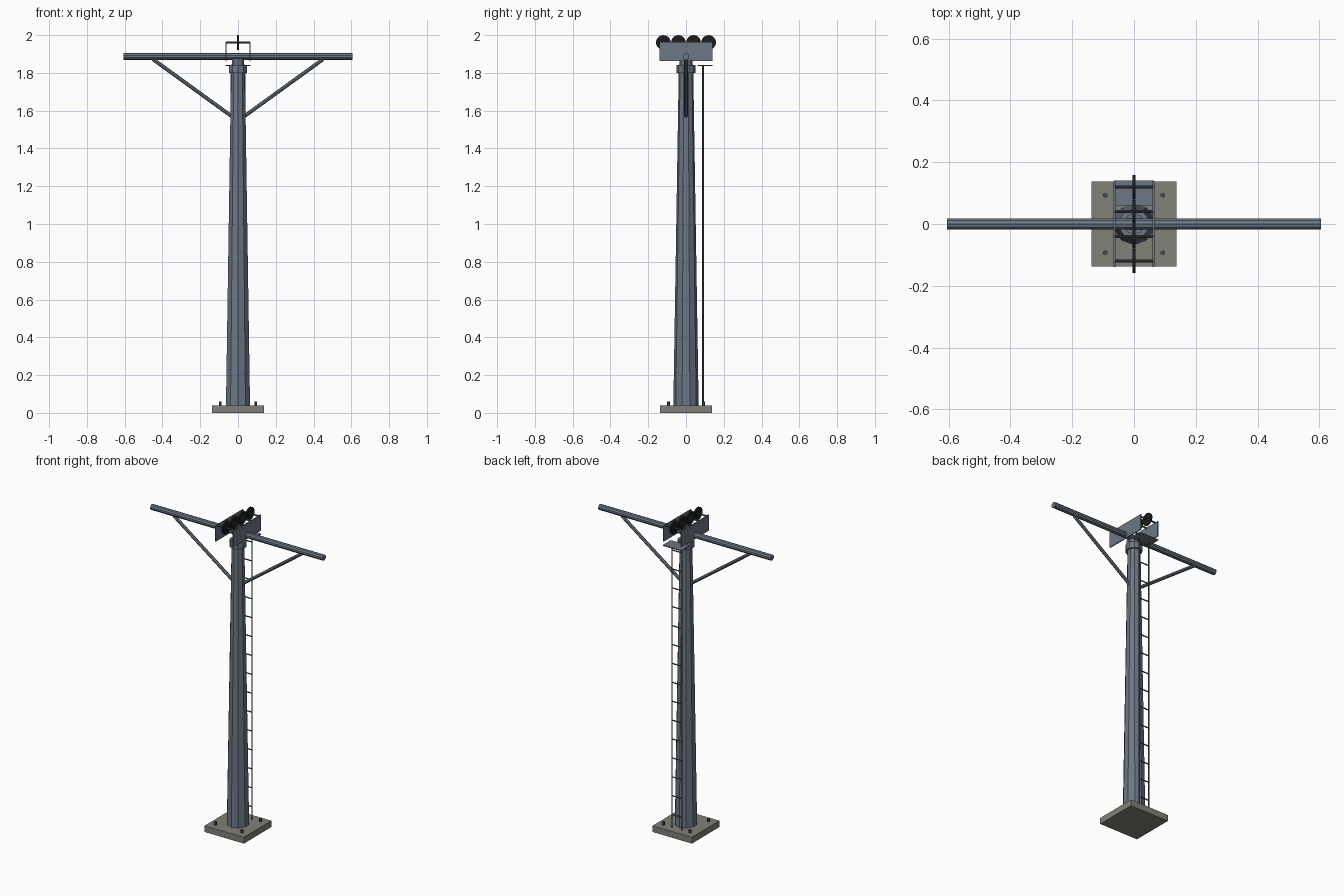
import bpy
import math
from mathutils import Vector

if "Cube" in bpy.data.objects:
    bpy.data.objects.remove(bpy.data.objects["Cube"])


def material(name, rgb):
    m = bpy.data.materials.new(name)
    m.diffuse_color = (*rgb, 1)
    m.use_nodes = True
    m.node_tree.nodes["Principled BSDF"].inputs["Base Color"].default_value = m.diffuse_color
    return m


steel = material("blue grey steel", (0.15, 0.185, 0.235))
dark_steel = material("dark steel", (0.07, 0.085, 0.11))
concrete = material("concrete", (0.22, 0.22, 0.185))
rubber = material("black rubber", (0.012, 0.012, 0.013))


def box(name, loc, size, mat):
    bpy.ops.mesh.primitive_cube_add(size=1, location=loc)
    o = bpy.context.object
    o.name = name
    o.scale = size
    bpy.ops.object.transform_apply(location=False, rotation=False, scale=True)
    o.data.materials.append(mat)
    return o


def rod(name, a, b, r1, mat, r2=None, sides=8):
    """Straight or tapered bar from point a to point b."""
    a, b = Vector(a), Vector(b)
    d = b - a
    bpy.ops.mesh.primitive_cone_add(vertices=sides, radius1=r1,
                                    radius2=r1 if r2 is None else r2,
                                    depth=d.length, location=(a + b) / 2)
    o = bpy.context.object
    o.name = name
    if d.x or d.y:
        o.rotation_euler = d.to_track_quat('Z', 'Y').to_euler()
    o.data.materials.append(mat)
    return o


# Footing with anchor bolts
box("footing", (0, 0, 0.02), (0.276, 0.276, 0.04), concrete)
for x in (-0.093, 0.093):
    for y in (-0.093, 0.093):
        rod("anchor_bolt", (x, y, 0.04), (x, y, 0.06), 0.008, dark_steel, sides=6)

# Tapered mast, collar and neck
rod("mast", (0, 0, 0.04), (0, 0, 1.845), 0.067, steel, 0.038, sides=10)
rod("collar", (0, 0, 1.80), (0, 0, 1.842), 0.05, steel, sides=10)
rod("neck", (0, 0, 1.842), (0, 0, 1.875), 0.034, steel, sides=10)

# Crossarm and diagonal braces
rod("crossarm", (-0.605, 0, 1.887), (0.605, 0, 1.887), 0.018, steel, sides=10)
for s in (-1, 1):
    rod("brace", (s * 0.03, 0, 1.568), (s * 0.45, 0, 1.872), 0.01, steel)

# Pulley head: side plates, axles and wheels
for s in (-1, 1):
    box("side_plate", (s * 0.063, 0, 1.914), (0.006, 0.278, 0.1), steel)
for i in range(4):
    y = -0.12 + 0.08 * i
    rod("axle", (-0.063, y, 1.961), (0.063, y, 1.961), 0.005, dark_steel)
    rod("pulley_wheel", (-0.005, y, 1.961), (0.005, y, 1.961), 0.039, rubber, sides=20)

# Rear service platform
box("platform", (0, 0.1, 1.84), (0.13, 0.08, 0.006), steel)

# Rear ladder
for s in (-1, 1):
    rod("ladder_rail", (s * 0.035, 0.09, 0.04), (s * 0.035, 0.09, 1.84), 0.004, dark_steel, sides=6)
for i in range(15):
    z = 0.12 + 0.12 * i
    rod("ladder_rung", (-0.035, 0.09, z), (0.035, 0.09, z), 0.004, dark_steel, sides=6)
